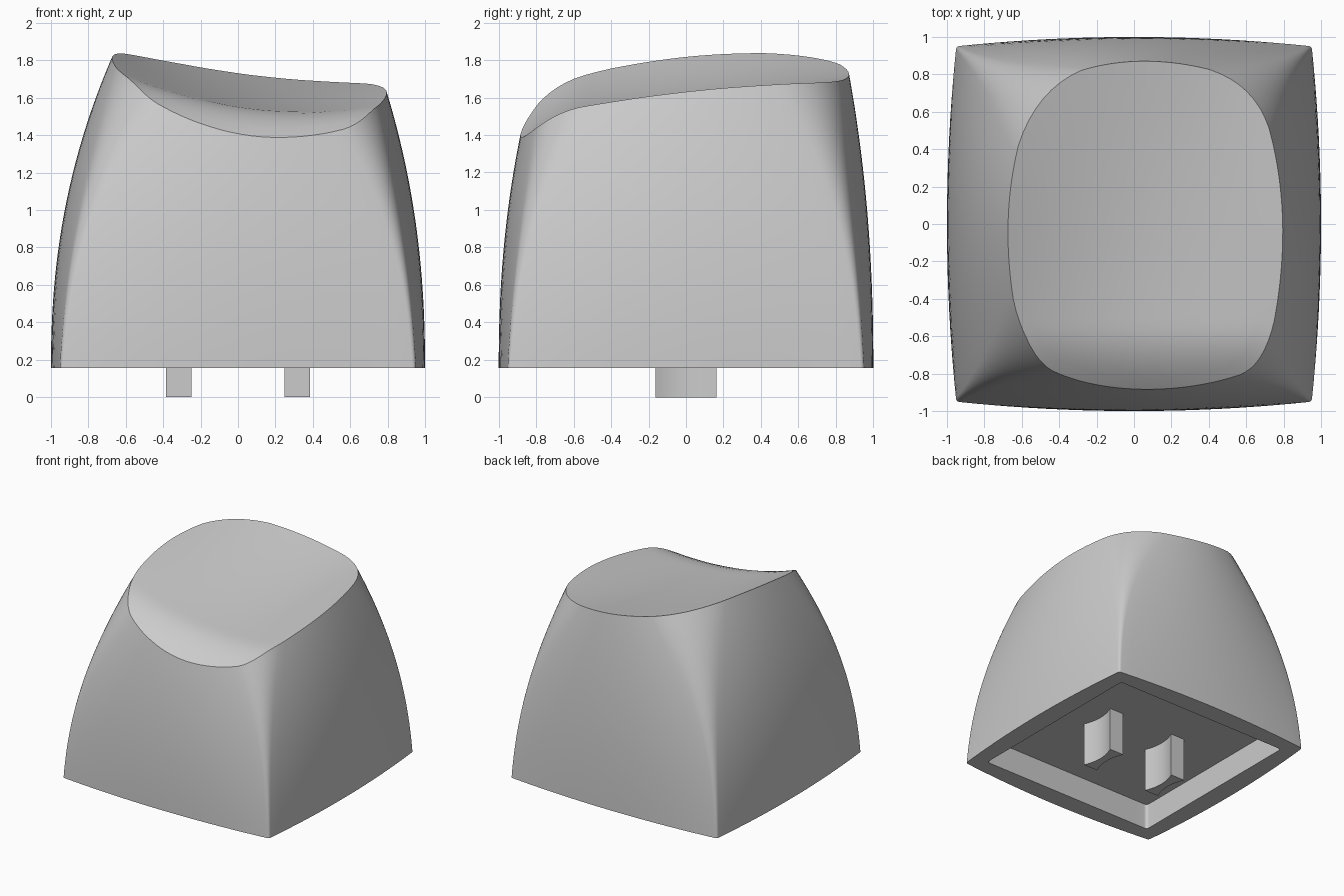
import bpy, bmesh, math
from mathutils import Vector

cube = bpy.data.objects.get("Cube")
if cube:
    bpy.data.objects.remove(cube, do_unlink=True)

BASE, CEILING = 0.155, 0.375
SIDE, CORNER, WALL, DISH = 20, 8, 24, 14   # mesh resolution

grey = bpy.data.materials.new("plain_grey")
grey.use_nodes = True
grey.diffuse_color = (0.6, 0.6, 0.6, 1)
grey.node_tree.nodes["Principled BSDF"].inputs["Base Color"].default_value = (0.6, 0.6, 0.6, 1)


def outline(left, right, front, back, bow, radius):
    """Rectangle with bowed sides and soft corners, counter-clockwise."""
    l, r, f, b = left - bow, right - bow, front - bow, back - bow
    corners = [Vector(c) for c in ((-l, -f), (r, -f), (r, b), (-l, b))]
    normals = [Vector(n) for n in ((0, -1), (1, 0), (0, 1), (-1, 0))]

    def on_side(i, t):
        return corners[i].lerp(corners[(i + 1) % 4], t) + normals[i] * bow * 4 * t * (1 - t)

    def trim(i):
        return radius / (corners[(i + 1) % 4] - corners[i]).length

    points = []
    for i in range(4):
        j = (i + 1) % 4
        d = trim(i)
        points += [on_side(i, d + (1 - 2 * d) * k / SIDE) for k in range(SIDE + 1)]
        start, end = points[-1], on_side(j, trim(j))
        for k in range(1, CORNER):
            t = k / CORNER
            points.append(start * (1 - t) ** 2 + corners[j] * 2 * t * (1 - t) + end * t * t)
    return points


def section(z):
    """Body outline at height z: tapers, bows and softens upward."""
    s = max(0, (z - BASE) / 1.54)
    p = s ** 2.2
    return outline(1 - 0.276 * p, 1 - 0.225 * p, 1 - 0.185 * p, 1 - 0.124 * p,
                   0.05 + 0.085 * s, 0.02 + 0.22 * p)


def dish(x, y):
    """Height of the scooped top: a shallow bowl, rolling off at the front."""
    roll = max(0, -y - 0.55)
    bowl = max(0, 1 - (x - 0.055) ** 2 / 0.54) * max(0, 1 - y * y / 0.75)
    return (1.65 - 0.146 * x + 0.153 * x * x + 0.115 * y - 0.025 * y * y
            - 1.1 * roll * roll - 0.045 * bowl)


def finish(bm, name):
    bmesh.ops.recalc_face_normals(bm, faces=bm.faces)
    mesh = bpy.data.meshes.new(name)
    bm.to_mesh(mesh)
    bm.free()
    mesh.materials.append(grey)
    obj = bpy.data.objects.new(name, mesh)
    bpy.context.collection.objects.link(obj)
    bpy.ops.object.select_all(action='DESELECT')
    obj.select_set(True)
    bpy.context.view_layer.objects.active = obj
    bpy.ops.object.shade_smooth_by_angle(angle=math.radians(30))


def build_body():
    bm = bmesh.new()
    count = len(section(BASE))

    # Height where each outline point meets the scooped top
    rim = []
    for i in range(count):
        z = 1.6
        for _ in range(12):
            z = 0.5 * (z + dish(*section(z)[i]))
        rim.append(z)

    def ring(points):
        return [bm.verts.new(p) for p in points]

    def bridge(a, b):
        for i in range(count):
            j = (i + 1) % count
            bm.faces.new((a[i], a[j], b[j], b[i]))

    # Underside recess, then outer walls
    inner = outline(0.83, 0.83, 0.83, 0.83, 0, 0.03)
    rings = [ring([(p.x, p.y, z) for p in inner]) for z in (CEILING, BASE)]
    bm.faces.new(rings[0])
    for k in range(WALL + 1):
        points = []
        for i in range(count):
            z = BASE + (rim[i] - BASE) * k / WALL
            x, y = section(z)[i]
            points.append((x, y, z))
        rings.append(ring(points))

    # Scooped top
    edge = [v.co.copy() for v in rings[-1]]
    cx, cy = 0.055, -0.01
    for k in range(DISH - 1, 0, -1):
        q = k / DISH
        flat = [(cx + (p.x - cx) * q, cy + (p.y - cy) * q) for p in edge]
        rings.append(ring([(x, y, dish(x, y)) for x, y in flat]))
    for a, b in zip(rings, rings[1:]):
        bridge(a, b)
    middle = bm.verts.new((cx, cy, dish(cx, cy)))
    for i in range(count):
        bm.faces.new((rings[-1][i], rings[-1][(i + 1) % count], middle))
    finish(bm, "cap_body")


def build_stem(name, x):
    """Prong with two hollowed long sides."""
    bm = bmesh.new()
    steps = [-1 + 2 * k / 12 for k in range(13)]
    half = [(0.068 - 0.036 * (1 - t * t), 0.163 * t) for t in steps]
    profile = half + [(-w, y) for w, y in reversed(half)]
    face = bm.faces.new([bm.verts.new((x + w, y, 0)) for w, y in profile])
    top = bmesh.ops.extrude_face_region(bm, geom=[face])["geom"]
    verts = [g for g in top if isinstance(g, bmesh.types.BMVert)]
    bmesh.ops.translate(bm, verts=verts, vec=(0, 0, CEILING))
    finish(bm, name)


build_body()
build_stem("right_stem", -0.317)
build_stem("left_stem", 0.317)
